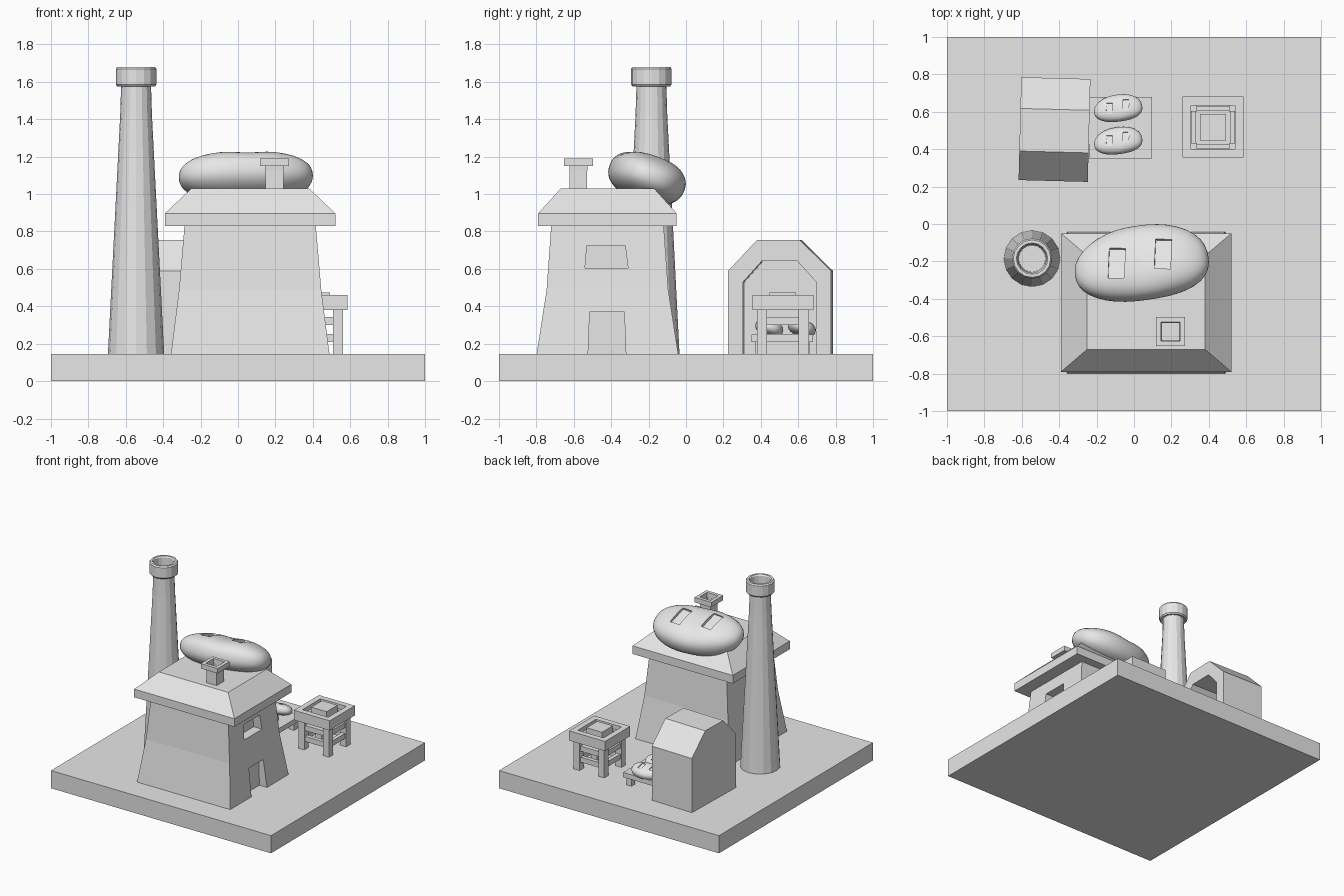
import bpy, bmesh, math
from mathutils import Matrix, Vector

if "Cube" in bpy.data.objects:
    bpy.data.objects.remove(bpy.data.objects["Cube"])

grey = bpy.data.materials.new("clay_grey")
grey.diffuse_color = (0.8, 0.8, 0.8, 1)
grey.use_nodes = True
grey.node_tree.nodes["Principled BSDF"].inputs["Base Color"].default_value = grey.diffuse_color


def add(name, bm):
    """Turn a bmesh into a named grey object."""
    bmesh.ops.recalc_face_normals(bm, faces=bm.faces)
    me = bpy.data.meshes.new(name)
    bm.to_mesh(me)
    bm.free()
    me.materials.append(grey)
    ob = bpy.data.objects.new(name, me)
    bpy.context.collection.objects.link(ob)
    return ob


def loft(name, rings):
    """Skin a list of equal-length point rings and cap both ends."""
    bm = bmesh.new()
    rows = [[bm.verts.new(p) for p in r] for r in rings]
    n = len(rows[0])
    for a, b in zip(rows, rows[1:]):
        for i in range(n):
            j = (i + 1) % n
            bm.faces.new((a[i], a[j], b[j], b[i]))
    bm.faces.new(rows[0])
    bm.faces.new(rows[-1])
    return add(name, bm)


def rect_loft(name, cx, cy, sections):
    """Stack of rectangles given as (half x, half y, z)."""
    return loft(name, [[(cx + sx * hx, cy + sy * hy, z) for sx, sy in
                        ((-1, -1), (1, -1), (1, 1), (-1, 1))] for hx, hy, z in sections])


def lathe(name, cx, cy, profile, n=16):
    return loft(name, [[(cx + r * math.cos(2 * math.pi * i / n),
                         cy + r * math.sin(2 * math.pi * i / n), z) for i in range(n)]
                       for r, z in profile])


def prism_x(name, x0, x1, outline):
    """Extrude a (y, z) outline along x."""
    return loft(name, [[(x, y, z) for y, z in outline] for x in (x0, x1)])


def box(name, x0, x1, y0, y1, z0, z1):
    return rect_loft(name, (x0 + x1) / 2, (y0 + y1) / 2,
                     [((x1 - x0) / 2, (y1 - y0) / 2, z) for z in (z0, z1)])


def cut(ob, cutter):
    """Subtract cutter from ob and remove the cutter."""
    cutter.hide_render = True
    m = ob.modifiers.new("cut", 'BOOLEAN')
    m.operation, m.solver, m.object = 'DIFFERENCE', 'EXACT', cutter
    bpy.context.view_layer.objects.active = ob
    bpy.ops.object.modifier_apply(modifier=m.name)
    bpy.data.objects.remove(cutter)


def loaf(name, loc, scale):
    """Bean-shaped smooth loaf with two recessed slots on top."""
    bm = bmesh.new()
    bmesh.ops.create_uvsphere(bm, u_segments=40, v_segments=24, radius=1)
    for v in bm.verts:
        p = v.co.copy()
        k = sum(abs(c) ** 2.35 for c in p) ** (1 / 2.35)
        p /= k
        x, y, z = 0.36 * p.x, 0.205 * p.y, 0.127 * p.z
        y *= 1 - 0.12 * (p.x < 0) * p.x * p.x
        z -= 0.012 * math.exp(-(x / 0.09) ** 2) * max(p.z, 0)
        y += 0.02 * (0.4 - p.x * p.x)
        v.co = (x, y, z)
    ob = add(name, bm)
    for x, y in ((-0.13, -0.015), (0.122, 0.0)):
        slot = box("slot_cutter", -0.043, 0.043, -0.083, 0.083, 0.095, 0.2)
        slot.data.transform(Matrix.Translation((x, y, 0)) @ Matrix.Rotation(math.radians(-10), 4, 'Z'))
        cut(ob, slot)
    ob.data.transform(Matrix.Translation(loc) @ Matrix.Rotation(math.radians(8), 4, 'Z')
                      @ Matrix.Rotation(math.radians(-20), 4, 'X') @ Matrix.Scale(scale, 4))
    bpy.ops.object.select_all(action='DESELECT')
    ob.select_set(True)
    bpy.context.view_layer.objects.active = ob
    bpy.ops.object.shade_smooth_by_angle(angle=math.radians(32))
    return ob


G = 0.145  # ground level

# Base slab
box("base", -1, 1, -1, 1, 0, G)

# House with tapering walls, recessed window and door on the right
HX, HY = 0.065, -0.42
walls = rect_loft("house_walls", HX, HY, [(0.425, 0.38, G - 0.01), (0.38, 0.325, 0.49), (0.35, 0.30, 0.84)])
cut(walls, prism_x("window_cutter", 0.36, 0.7, [(-0.54, 0.605), (-0.31, 0.605), (-0.325, 0.725), (-0.53, 0.725)]))
cut(walls, prism_x("door_cutter", 0.42, 0.7, [(-0.525, 0.1), (-0.32, 0.1), (-0.33, 0.37), (-0.515, 0.37)]))
rect_loft("house_roof", HX, HY, [(0.455, 0.37, 0.83), (0.455, 0.37, 0.897), (0.315, 0.25, 1.03)])

# Small square roof vent, open at the top
rect_loft("roof_vent", 0.195, -0.575, [(h, h, z) for h, z in (
    (0.047, 1.0), (0.047, 1.15), (0.077, 1.15), (0.077, 1.19), (0.05, 1.19), (0.045, 1.08))])

# Tall round chimney with collar and hollow mouth
lathe("tall_chimney", -0.545, -0.185, [
    (0.151, G - 0.01), (0.085, 1.42), (0.08, 1.58), (0.1, 1.575), (0.108, 1.585), (0.108, 1.67),
    (0.1, 1.68), (0.084, 1.68), (0.077, 1.67), (0.072, 1.5)])

# Shed with an arched opening facing right
shed = prism_x("shed", -0.61, -0.24, [(0.23, G - 0.01), (0.78, G - 0.01), (0.78, 0.59),
                                     (0.613, 0.755), (0.385, 0.755), (0.23, 0.59)])
cut(shed, prism_x("arch_cutter", -0.55, 0, [(0.31, 0.1), (0.70, 0.1), (0.70, 0.53),
                                            (0.60, 0.642), (0.41, 0.642), (0.31, 0.53)]))
pivot = Matrix.Translation((-0.425, 0.505, 0))
shed.data.transform(pivot @ Matrix.Rotation(math.radians(-1.5), 4, 'Z') @ pivot.inverted())

# Low serving table with two loaves
box("low_table_top", -0.24, 0.095, 0.35, 0.68, 0.21, 0.25)
for x in (-0.2, 0.055):
    for y in (0.39, 0.64):
        box("low_table_leg", x - 0.022, x + 0.022, y - 0.022, y + 0.022, G - 0.01, 0.22)
for y in (0.443, 0.617):
    loaf("small_loaf", (-0.085, y, 0.285), 0.36)

# Square stand: legs, rungs, frame, recessed tray and centre block
SX, SY = 0.4225, 0.5175
rect_loft("stand_frame", SX, SY, [(h, h, z) for h, z in (
    (0.117, 0.38), (0.163, 0.38), (0.163, 0.46), (0.117, 0.46), (0.117, 0.41))])
rect_loft("stand_block", SX, SY, [(0.07, 0.07, 0.4), (0.07, 0.07, 0.475)])
for s in (-1, 1):
    for t in (-1, 1):
        x, y = SX + s * 0.112, SY + t * 0.112
        box("stand_leg", x - 0.027, x + 0.027, y - 0.027, y + 0.027, G - 0.01, 0.435)
    for z in (0.21, 0.30):
        d = SX + s * 0.112
        box("stand_rung", d - 0.016, d + 0.016, SY - 0.1, SY + 0.1, z, z + 0.042)
        d = SY + s * 0.112
        box("stand_rung", SX - 0.1, SX + 0.1, d - 0.016, d + 0.016, z, z + 0.042)
    # Inner rails of the recess
    box("stand_rail", SX + s * 0.102 - 0.012, SX + s * 0.102 + 0.012, SY - 0.1, SY + 0.1, 0.4, 0.425)
    box("stand_rail", SX - 0.1, SX + 0.1, SY + s * 0.102 - 0.012, SY + s * 0.102 + 0.012, 0.4, 0.425)

# Giant loaf on the roof
loaf("roof_loaf", (0.04, -0.215, 1.09), 1.0)
